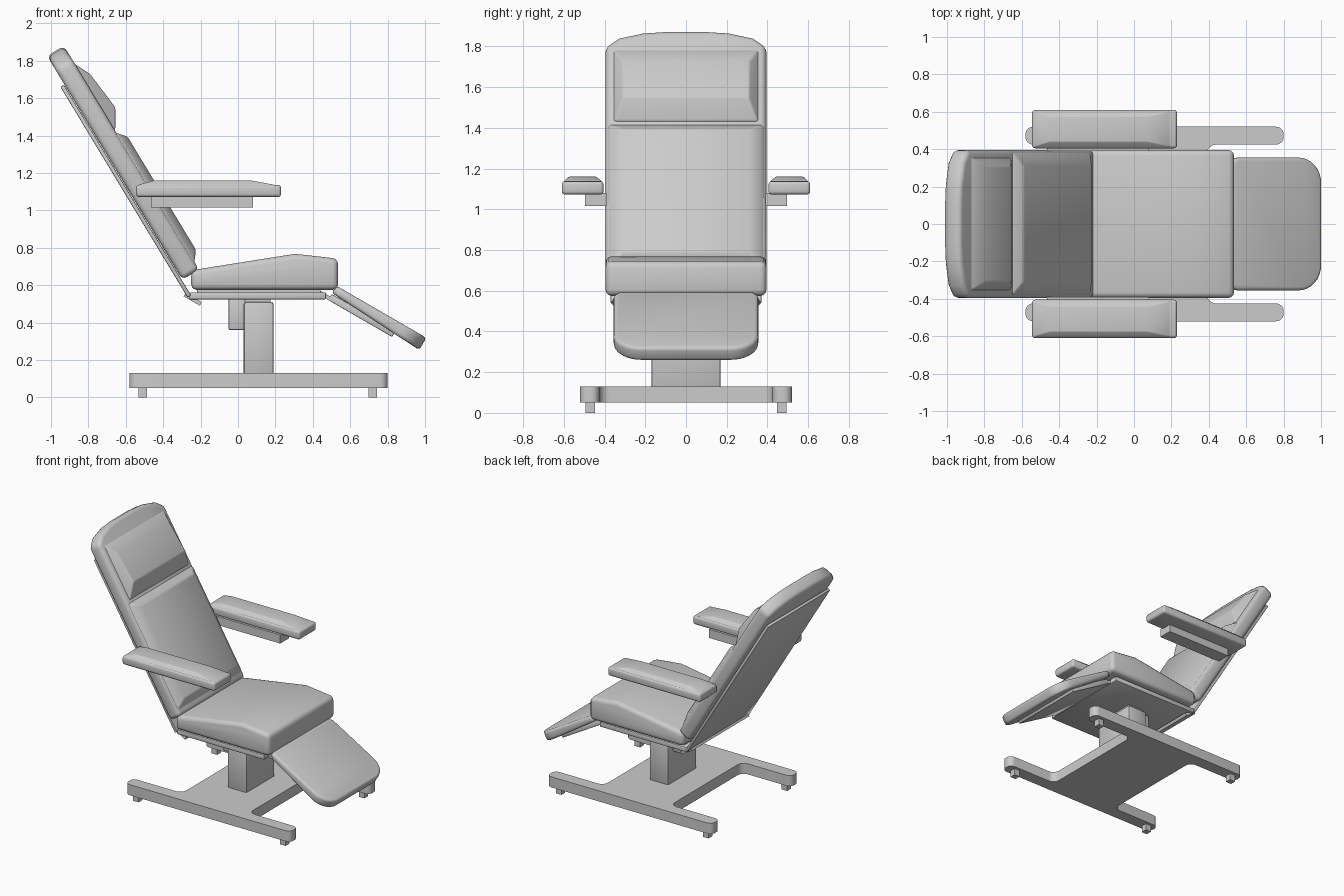
import bpy, bmesh, math
from mathutils import Vector

if "Cube" in bpy.data.objects:
    bpy.data.objects.remove(bpy.data.objects["Cube"])

WORLD = (Vector((0, 0, 0)), Vector((1, 0, 0)), Vector((0, 0, 1)))


def frame(x, z, dx, dz, flip=1):
    """Tilted frame in the xz plane: origin, long direction, outward normal."""
    d = Vector((dx, 0, dz)).normalized()
    return Vector((x, 0, z)), d, Vector((d.z, 0, -d.x)) * flip


def loft(name, rings, fr=WORLD, bevel=0.0, seg=3):
    """Skin closed rings of (along, y, out) points, cap the ends, round hard edges."""
    o, d, n = fr
    bm = bmesh.new()
    loops = [[bm.verts.new(o + d * s + Vector((0, y, 0)) + n * t) for s, y, t in r] for r in rings]
    for a, b in zip(loops, loops[1:]):
        for i in range(len(a)):
            j = (i + 1) % len(a)
            bm.faces.new((a[i], a[j], b[j], b[i]))
    bm.faces.new(loops[0][::-1])
    bm.faces.new(loops[-1])
    bmesh.ops.recalc_face_normals(bm, faces=bm.faces)
    if bevel:
        hard = [e for e in bm.edges if e.calc_face_angle(0) > math.radians(33)]
        bmesh.ops.bevel(bm, geom=hard, offset=bevel, segments=seg, profile=0.5,
                        affect='EDGES', clamp_overlap=True)
    me = bpy.data.meshes.new(name)
    bm.to_mesh(me)
    bm.free()
    ob = bpy.data.objects.new(name, me)
    bpy.context.collection.objects.link(ob)
    bpy.ops.object.select_all(action='DESELECT')
    ob.select_set(True)
    bpy.context.view_layer.objects.active = ob
    bpy.ops.object.shade_smooth_by_angle(angle=math.radians(35))
    return ob


def rect(s0, s1, y0, y1, t):
    return [(s0, y0, t), (s1, y0, t), (s1, y1, t), (s0, y1, t)]


def box(name, s0, s1, y0, y1, t0, t1, fr=WORLD, bevel=0.0, seg=2):
    return loft(name, [rect(s0, s1, y0, y1, t0), rect(s0, s1, y0, y1, t1)], fr, bevel, seg)


def slab(name, outline, t0, t1, fr=WORLD, bevel=0.0):
    """Extrude an (along, y) outline; t0 may be a function of the along position."""
    low = t0 if callable(t0) else lambda s: t0
    return loft(name, [[(s, y, low(s)) for s, y in outline], [(s, y, t1) for s, y in outline]], fr, bevel)


def mirror_y(half):
    return half + [(s, -y) for s, y in reversed(half)]


def arc(cx, cy, r, a0, a1, n=6):
    return [(cx + r * math.cos(math.radians(a0 + (a1 - a0) * i / n)),
             cy + r * math.sin(math.radians(a0 + (a1 - a0) * i / n))) for i in range(n + 1)]


# H-shaped base with filleted notches and rounded rail ends
right = arc(0.44, 0.375, 0.05, 180, 90) + arc(0.76, 0.465, 0.04, -90, 0) + arc(0.76, 0.48, 0.04, 0, 90)
left = arc(-0.54, 0.48, 0.04, 90, 180) + arc(-0.54, 0.465, 0.04, 180, 270) + arc(-0.22, 0.375, 0.05, 90, 0)
slab("base_frame", mirror_y(right + left), 0.05, 0.13)
for x in (-0.51, 0.72):
    for y in (-0.47, 0.47):
        box("base_foot", x - 0.023, x + 0.023, y - 0.023, y + 0.023, 0, 0.06)

# Lifting column
box("column_outer", 0.03, 0.19, -0.17, 0.17, 0.12, 0.51, bevel=0.012)
box("column_inner", 0.045, 0.175, -0.15, 0.15, 0.5, 0.54)
box("column_motor", -0.05, 0.04, -0.11, 0.11, 0.36, 0.54, bevel=0.008)

# Seat plate and cushion
box("seat_plate", -0.26, 0.47, -0.36, 0.36, 0.525, 0.562, bevel=0.006)
seat = [(-0.25, 0.575), (-0.25, 0.68), (0.305, 0.768), (0.535, 0.742), (0.535, 0.575)]
ob = loft("seat_cushion", [[(x, y, z) for x, z in seat] for y in (-0.395, 0.395)], bevel=0.03)
box("seat_mount", -0.22, 0.44, -0.33, 0.33, 0.555, 0.585)

# Backrest: plate, main cushion, raised lower pad and head pad
back = frame(-0.27, 0.535, -0.517, 0.856)
box("back_plate", 0.0, 1.315, -0.37, 0.37, 0.0, 0.022, back, 0.006)
shell = mirror_y([(0.095, 0.395), (1.405, 0.395), (1.455, 0.33), (1.485, 0.21), (1.493, 0.1)])
slab("back_cushion", shell, 0.025, 0.13, back, 0.028)
loft("back_lower_pad", [rect(0.13, 0.955, -0.385, 0.385, 0.118),
                        rect(0.15, 0.945, -0.375, 0.375, 0.135),
                        rect(0.195, 0.90, -0.31, 0.31, 0.171)], back, 0.012)
loft("head_pad", [rect(0.965, 1.39, -0.36, 0.36, 0.118),
                  [(0.97, -0.35, 0.135), (1.37, -0.35, 0.135), (1.37, 0.35, 0.135), (0.97, 0.35, 0.135)],
                  [(1.07, -0.31, 0.195), (1.29, -0.31, 0.172), (1.29, 0.31, 0.172), (1.07, 0.31, 0.195)]],
     back, 0.012)
hinge = frame(-0.28, 0.56, 0.866, -0.5, -1)
box("back_hinge", 0.0, 0.1, -0.34, 0.34, -0.022, 0.0, hinge)

# Leg rest: wedge-shaped cushion with rounded outer corners, plate and hinge
leg = frame(0.535, 0.592, 0.866, -0.5, -1)
pad = mirror_y([(-0.015, 0.33), (0.02, 0.355)] + arc(0.41, 0.22, 0.135, 90, 0, 8))
slab("leg_cushion", [(s, y) for s, y in pad], lambda s: -0.046 - 0.055 * s, 0.0, leg, 0.018)
box("leg_plate", -0.01, 0.385, -0.3, 0.3, -0.088, -0.05, leg, 0.005)
box("leg_hinge", -0.085, 0.0, -0.3, 0.3, -0.088, -0.066, leg)

# Armrests, one per side
for side, k in (("right", -1), ("left", 1)):
    box(side + "_arm_base", -0.545, 0.23, k * 0.405, k * 0.61, 1.072, 1.137, bevel=0.016, seg=3)
    top = [(-0.45, k * 0.44, 1.16), (0.07, k * 0.44, 1.16), (0.07, k * 0.575, 1.16), (-0.45, k * 0.575, 1.16)]
    loft(side + "_arm_pad", [rect(-0.535, 0.21, k * 0.412, k * 0.603, 1.12),
                             rect(-0.53, 0.19, k * 0.415, k * 0.60, 1.138), top], bevel=0.004, seg=2)
    box(side + "_arm_bracket", -0.465, 0.08, k * 0.39, k * 0.495, 1.015, 1.08)
